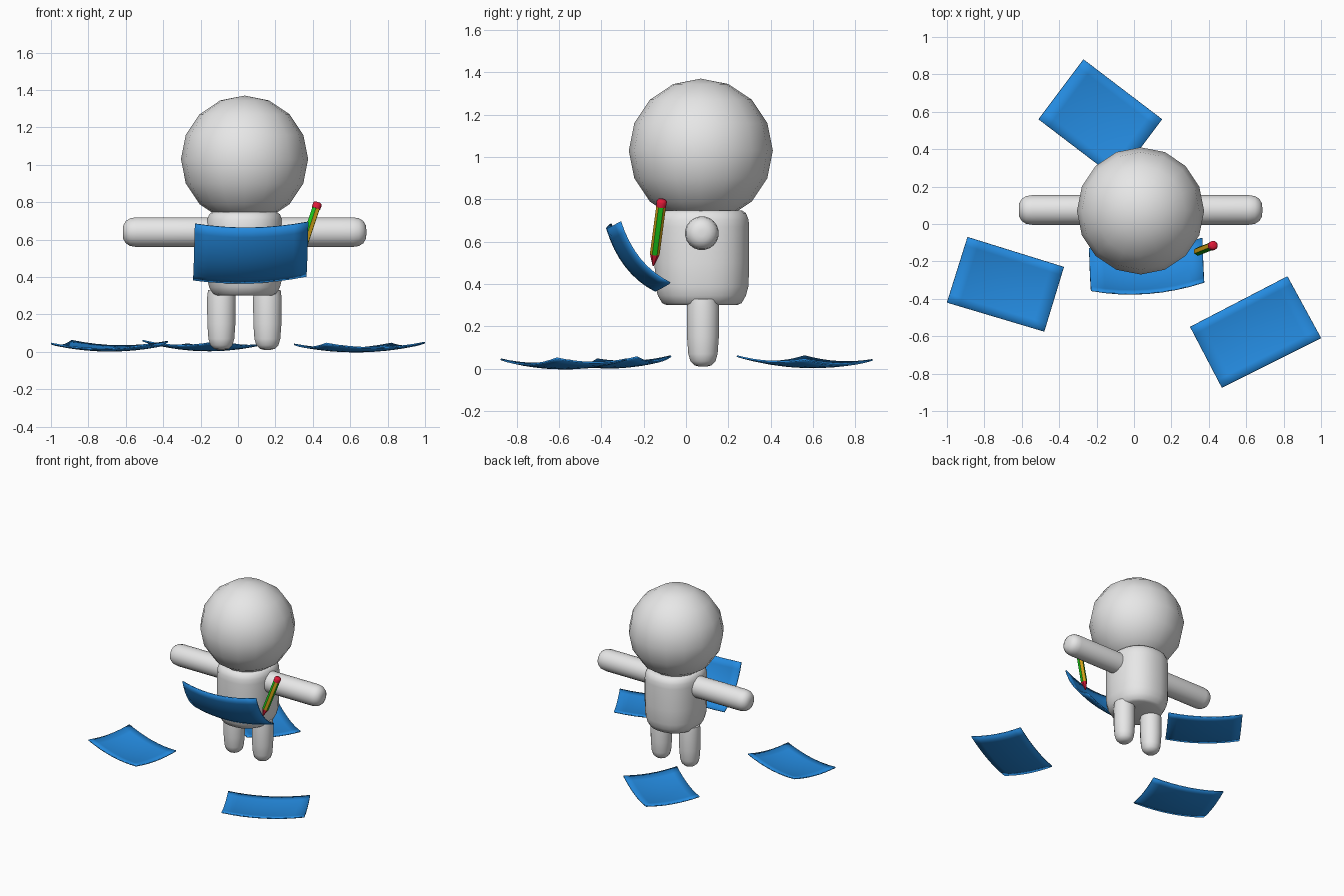
import bpy, bmesh, math
from mathutils import Vector

if "Cube" in bpy.data.objects:
    bpy.data.objects.remove(bpy.data.objects["Cube"])


def material(name, rgb):
    m = bpy.data.materials.new(name)
    m.diffuse_color = (*rgb, 1)
    m.use_nodes = True
    m.node_tree.nodes["Principled BSDF"].inputs["Base Color"].default_value = m.diffuse_color
    return m


GREY = material("light_grey", (0.8, 0.8, 0.8))
BLUE = material("paper_blue", (0.018, 0.26, 0.75))
RED = material("red", (0.75, 0.01, 0.04))
GREEN = material("green", (0.01, 0.6, 0.01))
GOLD = material("gold", (0.75, 0.42, 0.01))


def finish(name, bm, mats, angle=40):
    bmesh.ops.recalc_face_normals(bm, faces=bm.faces)
    me = bpy.data.meshes.new(name)
    bm.to_mesh(me)
    bm.free()
    for m in mats:
        me.materials.append(m)
    ob = bpy.data.objects.new(name, me)
    bpy.context.collection.objects.link(ob)
    bpy.context.view_layer.objects.active = ob
    ob.select_set(True)
    bpy.ops.object.shade_smooth_by_angle(angle=math.radians(angle))
    ob.select_set(False)
    return ob


def lathe(name, origin, axis, profile, mats=(GREY,), seg=20, power=2.0,
          scale=(1, 1), angle=60, rule=None):
    """Stack rings of (radius, height) along an axis and cap both ends."""
    origin, axis = Vector(origin), Vector(axis).normalized()
    side = Vector((1, 0, 0)) if abs(axis.x) < 0.9 else Vector((0, 1, 0))
    side = (side - axis * side.dot(axis)).normalized()
    other = axis.cross(side)
    bm = bmesh.new()
    rings = []
    for r, h in profile:
        ring = []
        for i in range(seg):
            a = 2 * math.pi * (i + 0.5) / seg
            c, s = math.cos(a), math.sin(a)
            c = math.copysign(abs(c) ** (2 / power), c) * scale[0]
            s = math.copysign(abs(s) ** (2 / power), s) * scale[1]
            ring.append(bm.verts.new(origin + axis * h + (side * c + other * s) * r))
        rings.append(ring)
    for k in range(len(rings) - 1):
        for i in range(seg):
            j = (i + 1) % seg
            f = bm.faces.new((rings[k][i], rings[k][j], rings[k + 1][j], rings[k + 1][i]))
            f.material_index = rule(k, i) if rule else 0
    bm.faces.new(rings[0][::-1])
    bm.faces.new(rings[-1])
    return finish(name, bm, mats, angle)


def paper(name, corners, sag_u, sag_v, n=8):
    """Curled sheet spanning four corners, bowed in both directions."""
    a, b, c, d = (Vector(p) for p in corners)
    sag_u, sag_v = Vector(sag_u), Vector(sag_v)
    bm = bmesh.new()
    grid = []
    for j in range(n + 1):
        v = j / n
        row = []
        for i in range(n + 1):
            u = i / n
            p = a.lerp(b, u).lerp(d.lerp(c, u), v)
            p += sag_u * 4 * u * (1 - u) + sag_v * 4 * v * (1 - v)
            row.append(bm.verts.new(p))
        grid.append(row)
    for j in range(n):
        for i in range(n):
            bm.faces.new((grid[j][i], grid[j][i + 1], grid[j + 1][i + 1], grid[j + 1][i]))
    ob = finish(name, bm, (BLUE,))
    mod = ob.modifiers.new("thickness", "SOLIDIFY")
    mod.thickness, mod.offset = 0.008, 0


# Head
bm = bmesh.new()
bmesh.ops.create_uvsphere(bm, u_segments=16, v_segments=8, radius=0.34)
bmesh.ops.translate(bm, verts=bm.verts, vec=(0.035, 0.07, 1.03))
finish("head", bm, (GREY,), 60)

# Torso, a slightly squarish barrel
lathe("torso", (0.035, 0.075, 0), (0, 0, 1),
      [(0.74, 0.30), (0.84, 0.31), (0.93, 0.345), (0.985, 0.39), (1, 0.5), (1, 0.67),
       (0.985, 0.705), (0.93, 0.735), (0.84, 0.748)],
      seg=24, power=2.3, scale=(0.205, 0.225))

# Arms and legs
for label, s in (("left", -1), ("right", 1)):
    lathe(label + "_arm", (0.035, 0.075, 0.64), (s, 0, 0),
          [(0.08, 0.1), (0.08, 0.58), (0.075, 0.612), (0.06, 0.635), (0.038, 0.648), (0.015, 0.651)])
    lathe(label + "_leg", (0.034 + s * 0.123, 0.08, 0), (0, 0, 1),
          [(0.015, 0.01), (0.04, 0.016), (0.06, 0.036), (0.07, 0.07), (0.076, 0.15),
           (0.077, 0.29), (0.072, 0.33)])

# Sheet held in front of the body
paper("held_sheet", [(-0.23, -0.355, 0.685), (0.375, -0.31, 0.695),
                     (0.365, -0.075, 0.405), (-0.24, -0.13, 0.385)],
      (0, -0.038, -0.026), (0, -0.025, -0.032))

# Sheets lying on the floor
FLOOR = {
    "back_sheet": [(-0.27, 0.88, 0.042), (0.15, 0.56, 0.045), (-0.09, 0.24, 0.06), (-0.51, 0.56, 0.06)],
    "left_sheet": [(-0.89, -0.07, 0.06), (-0.375, -0.23, 0.055), (-0.48, -0.575, 0.04), (-1.0, -0.42, 0.045)],
    "right_sheet": [(0.30, -0.55, 0.04), (0.82, -0.28, 0.045), (1.0, -0.61, 0.05), (0.47, -0.875, 0.045)],
}
for name, corners in FLOOR.items():
    paper(name, corners, (0, 0, -0.026), (0, 0, -0.018))

# Striped hexagonal pencil with red tip and end cap
tip, end = Vector((0.322, -0.155, 0.485)), Vector((0.428, -0.113, 0.80))
L = (end - tip).length


def stripes(k, i):
    return 0 if k == 0 else 1 + i % 2


lathe("pencil", tip, end - tip, [(0.003, 0), (0.023, 0.06), (0.023, L - 0.035)],
      mats=(RED, GOLD, GREEN), seg=6, angle=20, rule=stripes)
lathe("pencil_end", tip, end - tip,
      [(0.024, L - 0.036), (0.025, L - 0.012), (0.019, L - 0.002), (0.008, L)],
      mats=(RED,), seg=12)
